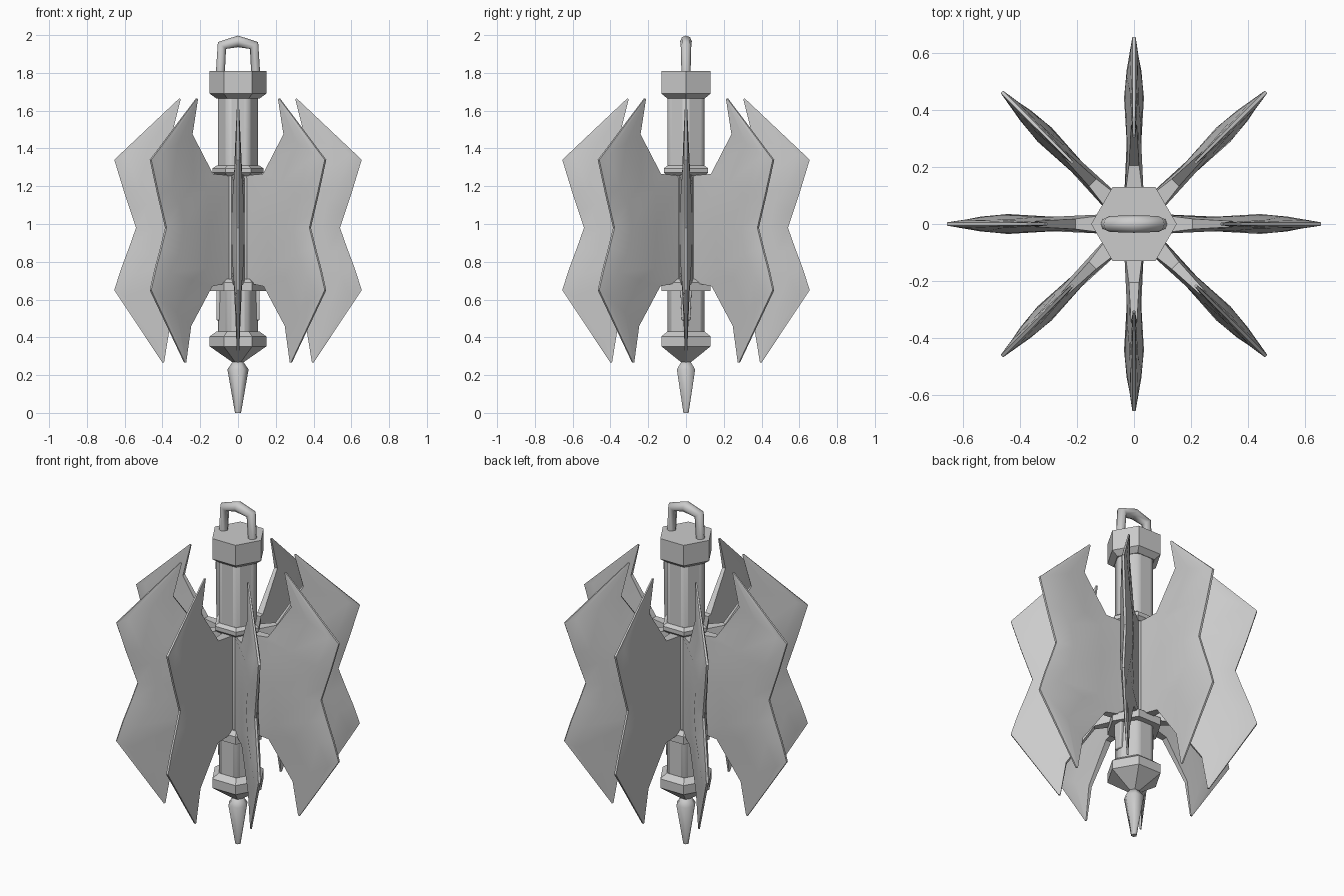
import bpy, bmesh, math
from mathutils import Vector

if "Cube" in bpy.data.objects:
    bpy.data.objects.remove(bpy.data.objects["Cube"])


def finish(name, bm, angle=25, bevel=0.0):
    bmesh.ops.recalc_face_normals(bm, faces=bm.faces)
    me = bpy.data.meshes.new(name)
    bm.to_mesh(me)
    bm.free()
    ob = bpy.data.objects.new(name, me)
    bpy.context.collection.objects.link(ob)
    if bevel:
        m = ob.modifiers.new("soft_edges", 'BEVEL')
        m.width, m.segments, m.limit_method = bevel, 2, 'ANGLE'
    bpy.ops.object.select_all(action='DESELECT')
    ob.select_set(True)
    bpy.context.view_layer.objects.active = ob
    bpy.ops.object.shade_smooth_by_angle(angle=math.radians(angle))
    return ob


def hex_stack(name, profile, bevel=0.0, angle=25):
    """Six-sided turned part from (radius, z) pairs, corners on the x axis."""
    bm = bmesh.new()
    rings = [[bm.verts.new((r * math.cos(i * math.pi / 3), r * math.sin(i * math.pi / 3), z))
              for i in range(6)] for r, z in profile]
    for a, b in zip(rings, rings[1:]):
        for i in range(6):
            j = (i + 1) % 6
            bm.faces.new((a[i], a[j], b[j], b[i]))
    bm.faces.new(rings[0])
    bm.faces.new(rings[-1])
    return finish(name, bm, angle, bevel)


# Handle core, collars, caps and spike
hex_stack("shaft", [(0.112, 0.40), (0.112, 1.72)], bevel=0.022, angle=50)
hex_stack("top_cap", [(0.115, 1.665), (0.15, 1.69), (0.15, 1.81)])
hex_stack("upper_collar", [(0.115, 1.255), (0.135, 1.272), (0.135, 1.295), (0.112, 1.31)])
hex_stack("lower_collar", [(0.15, 0.645), (0.15, 0.69), (0.12, 0.71)])
hex_stack("bottom_cap", [(0.025, 0.265), (0.15, 0.352), (0.15, 0.405), (0.112, 0.432)])
hex_stack("bottom_spike", [(0.016, 0.0), (0.056, 0.23), (0.025, 0.275)], angle=62)

# Side clips under the lower collar
for side, label in ((1, "right"), (-1, "left")):
    bm = bmesh.new()
    bmesh.ops.create_cube(bm, size=1)
    for v in bm.verts:
        low = v.co.z < 0
        v.co = Vector((side * 0.10 + v.co.x * 0.03, v.co.y * (0.045 if low else 0.06),
                       0.49 if low else 0.66))
    finish("clip_" + label, bm, bevel=0.006)

# Hanging loop on the cap
cu = bpy.data.curves.new("hanging_loop", 'CURVE')
cu.dimensions = '3D'
cu.bevel_depth, cu.bevel_resolution, cu.use_fill_caps = 0.028, 2, True
sp = cu.splines.new('POLY')
pts = [(-0.094, 1.79, 0.85), (-0.085, 1.945, 1.0), (0, 1.967, 1.1), (0.085, 1.945, 1.0), (0.094, 1.79, 0.85)]
sp.points.add(len(pts) - 1)
for p, (x, z, r) in zip(sp.points, pts):
    p.co, p.radius = (x, 0, z, 1), r
bpy.context.collection.objects.link(bpy.data.objects.new("hanging_loop", cu))

# Blade rows: inner point, outer point, then half thickness across the row
rows = [
    ((0.303, 1.662), (0.312, 1.664), (0.004, 0.004, 0.004, 0.004)),
    ((0.35, 1.475), (0.655, 1.34), (0.010, 0.015, 0.014, 0.006)),
    ((0.205, 1.265), (0.60, 1.16), (0.018, 0.022, 0.026, 0.006)),
    ((0.06, 1.255), (0.57, 1.07), (0.036, 0.023, 0.032, 0.006)),
    ((0.06, 0.98), (0.54, 0.98), (0.036, 0.023, 0.035, 0.006)),
    ((0.06, 0.695), (0.575, 0.88), (0.036, 0.023, 0.032, 0.006)),
    ((0.21, 0.67), (0.62, 0.76), (0.018, 0.022, 0.026, 0.006)),
    ((0.36, 0.46), (0.655, 0.65), (0.010, 0.015, 0.014, 0.006)),
    ((0.391, 0.268), (0.40, 0.266), (0.004, 0.004, 0.004, 0.004)),
]
fractions = (0, 0.38, 0.8, 1)


def blade(name, ang):
    bm = bmesh.new()
    c, s = math.cos(ang), math.sin(ang)
    loops = []
    for (r0, z0), (r1, z1), thick in rows:
        front, back = [], []
        for f, t in zip(fractions, thick):
            r, z = r0 + (r1 - r0) * f, z0 + (z1 - z0) * f
            front.append(bm.verts.new((r * c - t * s, r * s + t * c, z)))
            back.append(bm.verts.new((r * c + t * s, r * s - t * c, z)))
        loops.append(front + back[::-1])
    n = len(loops[0])
    for a, b in zip(loops, loops[1:]):
        for i in range(n):
            j = (i + 1) % n
            bm.faces.new((a[i], a[j], b[j], b[i]))
    bm.faces.new(loops[0])
    bm.faces.new(loops[-1])
    finish(name, bm, 30)


# Eight blades around the shaft
for k in range(8):
    blade(f"blade_{k + 1}", k * math.pi / 4)
